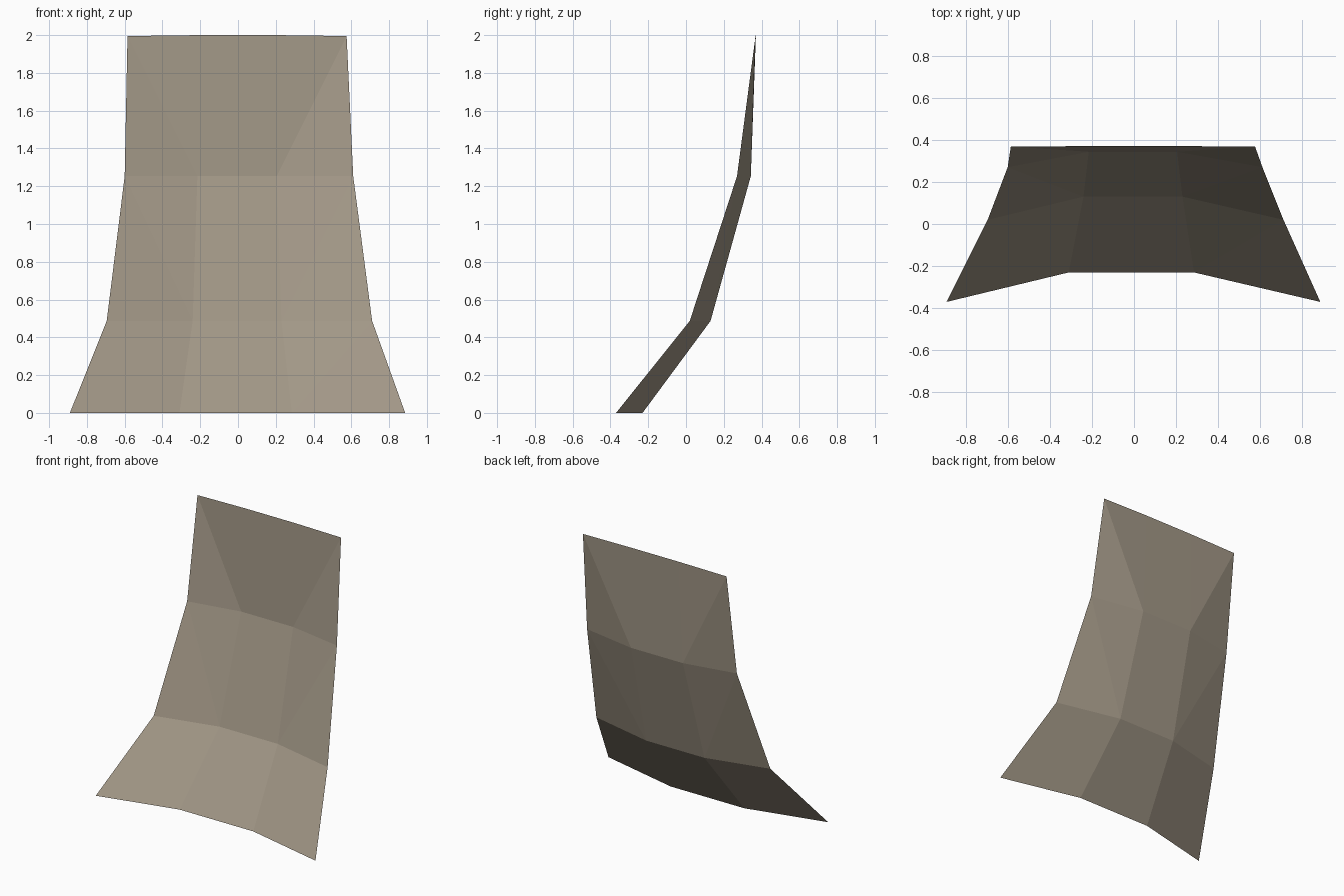
import bpy, bmesh

if "Cube" in bpy.data.objects:
    bpy.data.objects.remove(bpy.data.objects["Cube"])

# Cross-rows of the curved panel: z, left edge x, left fold x, right fold x, right edge x, edge y, fold y
ROWS = [
    (0.00, -0.89, -0.31, 0.285, 0.885, -0.37, -0.23),
    (0.487, -0.695, -0.24, 0.23, 0.71, 0.02, 0.13),
    (1.253, -0.60, -0.215, 0.205, 0.61, 0.27, 0.343),
    (1.995, -0.585, -0.20, 0.20, 0.575, 0.368, 0.37),
]

mat = bpy.data.materials.new("warm taupe")
mat.diffuse_color = (0.36, 0.31, 0.24, 1)
mat.use_nodes = True
mat.node_tree.nodes["Principled BSDF"].inputs["Base Color"].default_value = mat.diffuse_color

# Open, single-sheet curved panel
bm = bmesh.new()
grid = []
for z, l, fl, fr, r, ye, yf in ROWS:
    zf = 2.0 if z > 1.9 else z          # top edge rises slightly in the middle
    grid.append([bm.verts.new(p) for p in
                 ((l, ye, z), (fl, yf, zf), (fr, yf, zf), (r, ye, z))])

for a, b in zip(grid, grid[1:]):
    # side bays crease from the upper outer corner to the lower fold
    bm.faces.new((a[0], a[1], b[0]))
    bm.faces.new((a[1], b[1], b[0]))
    bm.faces.new((a[1], a[2], b[2], b[1]))
    bm.faces.new((a[2], a[3], b[3]))
    bm.faces.new((a[2], b[3], b[2]))

mesh = bpy.data.meshes.new("curved_panel")
bm.to_mesh(mesh)
bm.free()
mesh.materials.append(mat)
bpy.context.collection.objects.link(bpy.data.objects.new("curved_panel", mesh))
